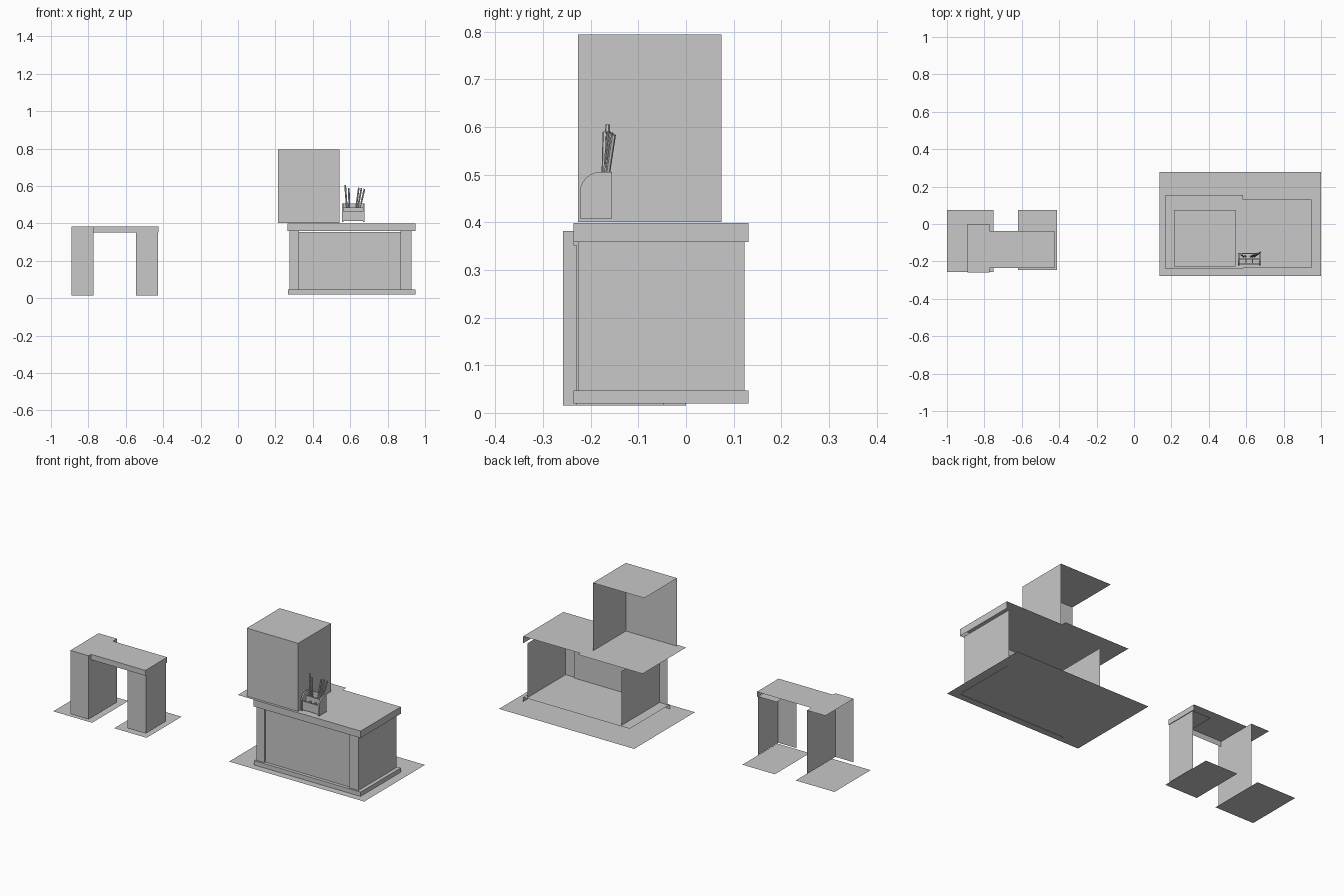
import bpy, bmesh, math
from mathutils import Vector

if "Cube" in bpy.data.objects:
    bpy.data.objects.remove(bpy.data.objects["Cube"])

grey = bpy.data.materials.new("plain_grey")
grey.diffuse_color = (0.58, 0.58, 0.58, 1)
grey.use_nodes = True
grey.node_tree.nodes["Principled BSDF"].inputs["Base Color"].default_value = grey.diffuse_color


def finish(name, bm):
    me = bpy.data.meshes.new(name)
    bm.to_mesh(me)
    bm.free()
    me.materials.append(grey)
    ob = bpy.data.objects.new(name, me)
    bpy.context.collection.objects.link(ob)
    return ob


def shell(name, x, y, z, sides="top front right"):
    """Open box made only of the listed outward-facing sides."""
    (x0, x1), (y0, y1), (z0, z1) = x, y, z
    quads = {
        "top": [(x0, y0, z1), (x1, y0, z1), (x1, y1, z1), (x0, y1, z1)],
        "front": [(x0, y0, z0), (x1, y0, z0), (x1, y0, z1), (x0, y0, z1)],
        "right": [(x1, y0, z0), (x1, y1, z0), (x1, y1, z1), (x1, y0, z1)],
    }
    bm = bmesh.new()
    for s in sides.split():
        bm.faces.new([bm.verts.new(p) for p in quads[s]])
    bmesh.ops.remove_doubles(bm, verts=bm.verts, dist=1e-5)
    return finish(name, bm)


def sheet(name, x, y, z):
    return shell(name, x, y, (z, z), "top")


# Flat ground sheets
sheet("ground_sheet_pillar", (-1.0, -0.752), (-0.256, 0.074), 0)
sheet("ground_sheet_leg", (-0.619, -0.412), (-0.245, 0.074), 0)
sheet("ground_sheet_counter", (0.137, 1.0), (-0.277, 0.277), 0.022)

# Small desk: deep pillar, bridging top, right leg
shell("desk_pillar", (-0.89, -0.773), (-0.258, 0.0), (0.015, 0.382))
shell("desk_top", (-0.773, -0.426), (-0.236, -0.037), (0.351, 0.382))
shell("desk_leg", (-0.545, -0.428), (-0.23, -0.047), (0.015, 0.351))

# Counter: base trim, two posts, recessed panel, top slab
shell("counter_base", (0.268, 0.948), (-0.236, 0.131), (0.02, 0.047))
shell("counter_left_post", (0.275, 0.327), (-0.226, 0.123), (0.047, 0.36), "front right")
shell("counter_right_post", (0.868, 0.927), (-0.226, 0.123), (0.047, 0.36), "front right")
shell("counter_panel", (0.327, 0.868), (-0.217, 0.123), (0.047, 0.354), "front")
shell("counter_top", (0.264, 0.948), (-0.236, 0.131), (0.359, 0.399))

# Tall box on the counter with its flat sheet
sheet("box_sheet", (0.168, 0.582), (-0.241, 0.156), 0.401)
shell("box", (0.215, 0.543), (-0.227, 0.074), (0.401, 0.794))


# Pencil holder: arched side plates, stepped front, back, dividers
def side_plate(name, x0, x1):
    yf, yb, zb, zt, r = -0.223, -0.155, 0.408, 0.506, 0.044
    pts = [(yf, zb), (yb, zb), (yb, zt)]
    for i in range(7):
        a = math.radians(90 + 15 * i)
        pts.append((yf + r + r * math.cos(a), zt - r + r * math.sin(a)))
    bm = bmesh.new()
    f = bm.faces.new([bm.verts.new((x0, y, z)) for y, z in pts])
    ext = bmesh.ops.extrude_face_region(bm, geom=[f])["geom"]
    bmesh.ops.translate(bm, vec=(x1 - x0, 0, 0),
                        verts=[v for v in ext if isinstance(v, bmesh.types.BMVert)])
    bmesh.ops.recalc_face_normals(bm, faces=bm.faces)
    return finish(name, bm)


side_plate("holder_left_side", 0.557, 0.565)
side_plate("holder_right_side", 0.667, 0.675)
shell("holder_front", (0.565, 0.667), (-0.217, -0.211), (0.415, 0.463))
shell("holder_middle", (0.565, 0.667), (-0.189, -0.183), (0.415, 0.485))
shell("holder_back", (0.565, 0.667), (-0.161, -0.155), (0.415, 0.506))
shell("holder_floor", (0.565, 0.667), (-0.217, -0.155), (0.412, 0.418))
for i, x in enumerate((0.596, 0.63)):
    shell(f"holder_divider_{i + 1}", (x, x + 0.005), (-0.211, -0.189), (0.418, 0.463))


# Pencils leaning in the holder
def pencil(name, a, b):
    a, b = Vector(a), Vector(b)
    d = b - a
    bm = bmesh.new()
    bmesh.ops.create_cone(bm, cap_ends=True, segments=6, radius1=0.005,
                          radius2=0.005, depth=d.length)
    rot = d.to_track_quat("Z", "Y")
    for v in bm.verts:
        v.co = rot @ v.co + (a + b) / 2
    return finish(name, bm)


pencils = [
    ((0.585, -0.174, 0.44), (0.573, -0.164, 0.605)),
    ((0.597, -0.174, 0.44), (0.592, -0.170, 0.590)),
    ((0.625, -0.174, 0.44), (0.646, -0.162, 0.590)),
    ((0.633, -0.174, 0.44), (0.660, -0.157, 0.588)),
    ((0.643, -0.174, 0.44), (0.676, -0.152, 0.584)),
]
for i, (a, b) in enumerate(pencils):
    pencil(f"pencil_{i + 1}", a, b)
